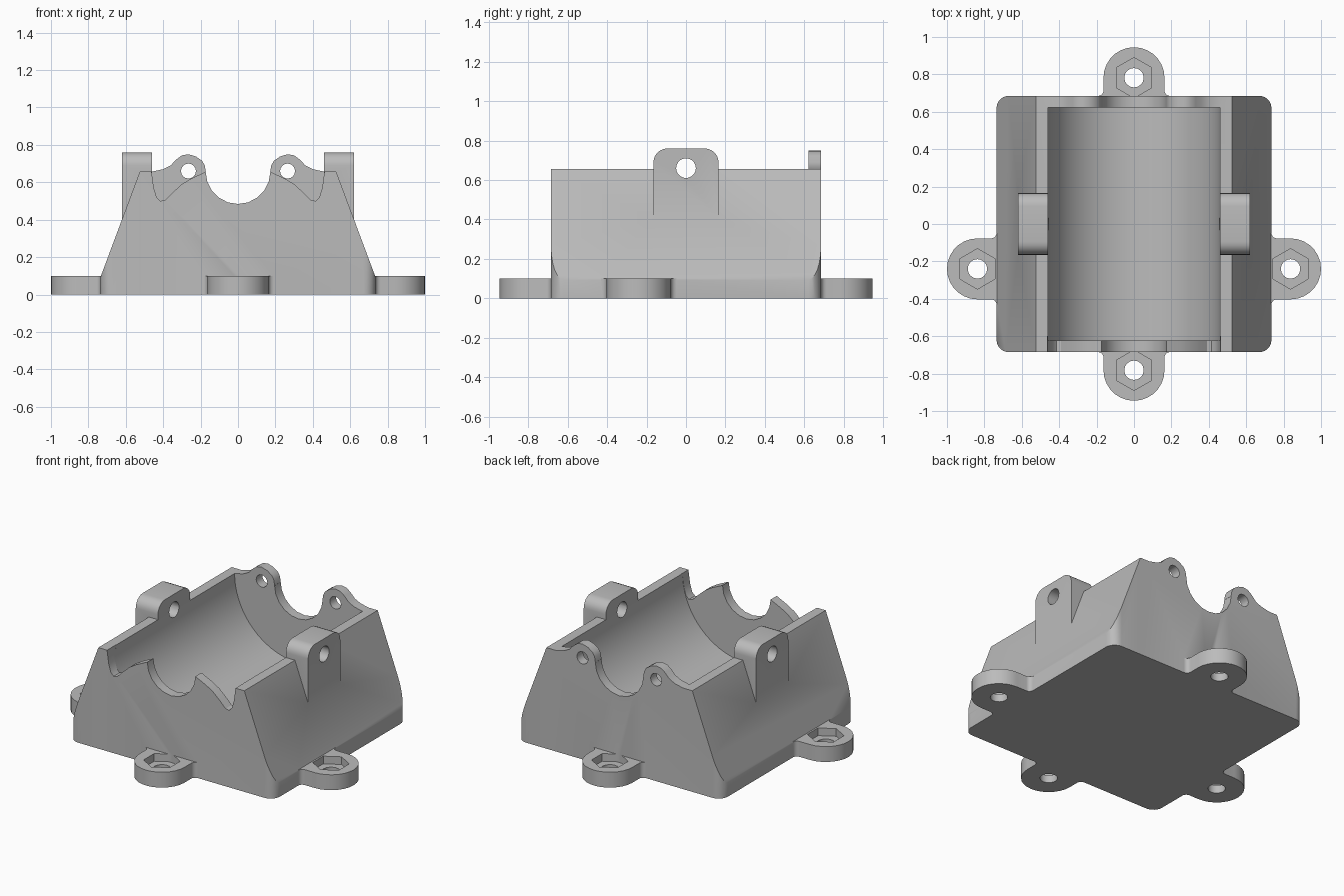
import bpy, bmesh
from math import sin, cos, pi, radians

if "Cube" in bpy.data.objects:
    bpy.data.objects.remove(bpy.data.objects["Cube"], do_unlink=True)

grey = bpy.data.materials.new("plain grey")
grey.use_nodes = True
grey.diffuse_color = (0.5, 0.5, 0.5, 1)
grey.node_tree.nodes["Principled BSDF"].inputs["Base Color"].default_value = (0.5, 0.5, 0.5, 1)

TOP = 0.657    # rim height, also the height of the bore axis
END = 0.685    # half length of the body
SIDE = 0.735   # half width of the body
WALL = 0.622   # inner face of the end walls


def arc(cx, cy, r, start, end, n):
    """Points on an arc, angles in degrees."""
    angles = [radians(start + (end - start) * i / n) for i in range(n + 1)]
    return [(cx + r * cos(a), cy + r * sin(a)) for a in angles]


def circle(cx, cy, r, n, start=0):
    return arc(cx, cy, r, start, start + 360, n)[:-1]


def flip(pts):
    return [(-a, b) for a, b in pts]


def prism(name, pts, axis, lo, hi):
    """Extrude a 2D outline along an axis."""
    place = {"x": lambda a, b, t: (t, a, b),
             "y": lambda a, b, t: (a, t, b),
             "z": lambda a, b, t: (a, b, t)}[axis]
    bm = bmesh.new()
    low = [bm.verts.new(place(a, b, lo)) for a, b in pts]
    high = [bm.verts.new(place(a, b, hi)) for a, b in pts]
    bm.faces.new(low)
    bm.faces.new(high)
    for i in range(len(pts)):
        j = (i + 1) % len(pts)
        bm.faces.new((low[i], low[j], high[j], high[i]))
    bmesh.ops.recalc_face_normals(bm, faces=bm.faces)
    mesh = bpy.data.meshes.new(name)
    bm.to_mesh(mesh)
    bm.free()
    mesh.materials.append(grey)
    obj = bpy.data.objects.new(name, mesh)
    bpy.context.collection.objects.link(obj)
    return obj


def combine(target, other, operation):
    """Apply a boolean and drop the second object."""
    mod = target.modifiers.new("combine", "BOOLEAN")
    mod.operation, mod.object, mod.solver = operation, other, "EXACT"
    bpy.context.view_layer.objects.active = target
    bpy.ops.object.modifier_apply(modifier=mod.name)
    bpy.data.objects.remove(other, do_unlink=True)


# Body: block with rounded upright corners, trimmed to sloping sides
r = 0.065
outline = []
for sx, sy, start in ((1, 1, 0), (-1, 1, 90), (-1, -1, 180), (1, -1, 270)):
    outline += arc(sx * (SIDE - r), sy * (END - r), r, start, start + 90, 6)
body = prism("cradle_body", outline, "z", 0, 0.9)
slope = [(0.77, 0), (0.525, TOP)]
combine(body, prism("slope", slope + flip(slope)[::-1], "y", -1, 1), "INTERSECT")

# Round bore, and the smaller neck opening through both end walls
combine(body, prism("bore", circle(0, TOP, 0.46, 72), "y", -WALL, WALL), "DIFFERENCE")
combine(body, prism("neck", circle(0, TOP, 0.173, 20), "y", -1, 1), "DIFFERENCE")

# Front wall recesses and matching back wall ears
recess = [(0.462, 0.8), (0.462, 0.655), (0.45, 0.57), (0.435, 0.52), (0.415, 0.5),
          (0.39, 0.505), (0.35, 0.545), (0.3, 0.59), (0.25, 0.62), (0.165, 0.66), (0.165, 0.8)]
ear = [(0.2, 0.6), (0.172, 0.655), (0.178, 0.69), (0.192, 0.715), (0.225, 0.738),
       (0.265, 0.75), (0.3, 0.744), (0.33, 0.722), (0.36, 0.69), (0.4, 0.67),
       (0.46, TOP), (0.46, 0.6)]
for shape in (lambda p: p, flip):
    combine(body, prism("recess", shape(recess), "y", -0.8, -0.6), "DIFFERENCE")
    combine(body, prism("ear", shape(ear), "y", WALL, END), "UNION")
    combine(body, prism("ear_hole", shape(circle(0.265, 0.66, 0.04, 16)), "y", 0.5, 0.8), "DIFFERENCE")

# Side lugs with rounded tops and a cross hole
corner = 0.07
lug = ([(-0.165, 0.39), (0.165, 0.39)] + arc(0.165 - corner, 0.76 - corner, corner, 0, 90, 6)
       + arc(corner - 0.165, 0.76 - corner, corner, 90, 180, 6))
for lo, hi in ((0.46, 0.62), (-0.62, -0.46)):
    combine(body, prism("side_lug", lug, "x", lo, hi), "UNION")
combine(body, prism("lug_hole", circle(0, 0.66, 0.05, 20), "x", -0.8, 0.8), "DIFFERENCE")

# Mounting feet: round tab with filleted root, hexagonal pocket and screw hole
half, f = 0.163, 0.028
root = arc(f, half + f, f, 180, 270, 4)
for cx, cy, turn, reach in ((0, -0.782, -90, 0.097), (0, 0.782, 90, 0.097),
                            (0.837, -0.24, 0, 0.102), (-0.837, -0.24, 180, 0.102)):
    tab = [(-0.05, half + f)] + root + arc(reach, 0, half, 90, -90, 14)
    tab += [(a, -b) for a, b in root[::-1]] + [(-0.05, -half - f)]
    c, s = round(cos(radians(turn))), round(sin(radians(turn)))
    tab = [(cx + c * (a - reach) - s * b, cy + s * (a - reach) + c * b) for a, b in tab]
    foot = prism("foot", tab, "z", 0, 0.1)
    combine(foot, prism("nut_pocket", circle(cx, cy, 0.108, 6, 30), "z", 0.05, 0.2), "DIFFERENCE")
    combine(foot, prism("screw_hole", circle(cx, cy, 0.052, 16), "z", -0.1, 0.2), "DIFFERENCE")
    combine(body, foot, "UNION")

# Smooth the curved walls, keep the edges crisp
bpy.ops.object.select_all(action="DESELECT")
body.select_set(True)
bpy.context.view_layer.objects.active = body
bpy.ops.object.shade_smooth_by_angle(angle=radians(30))
